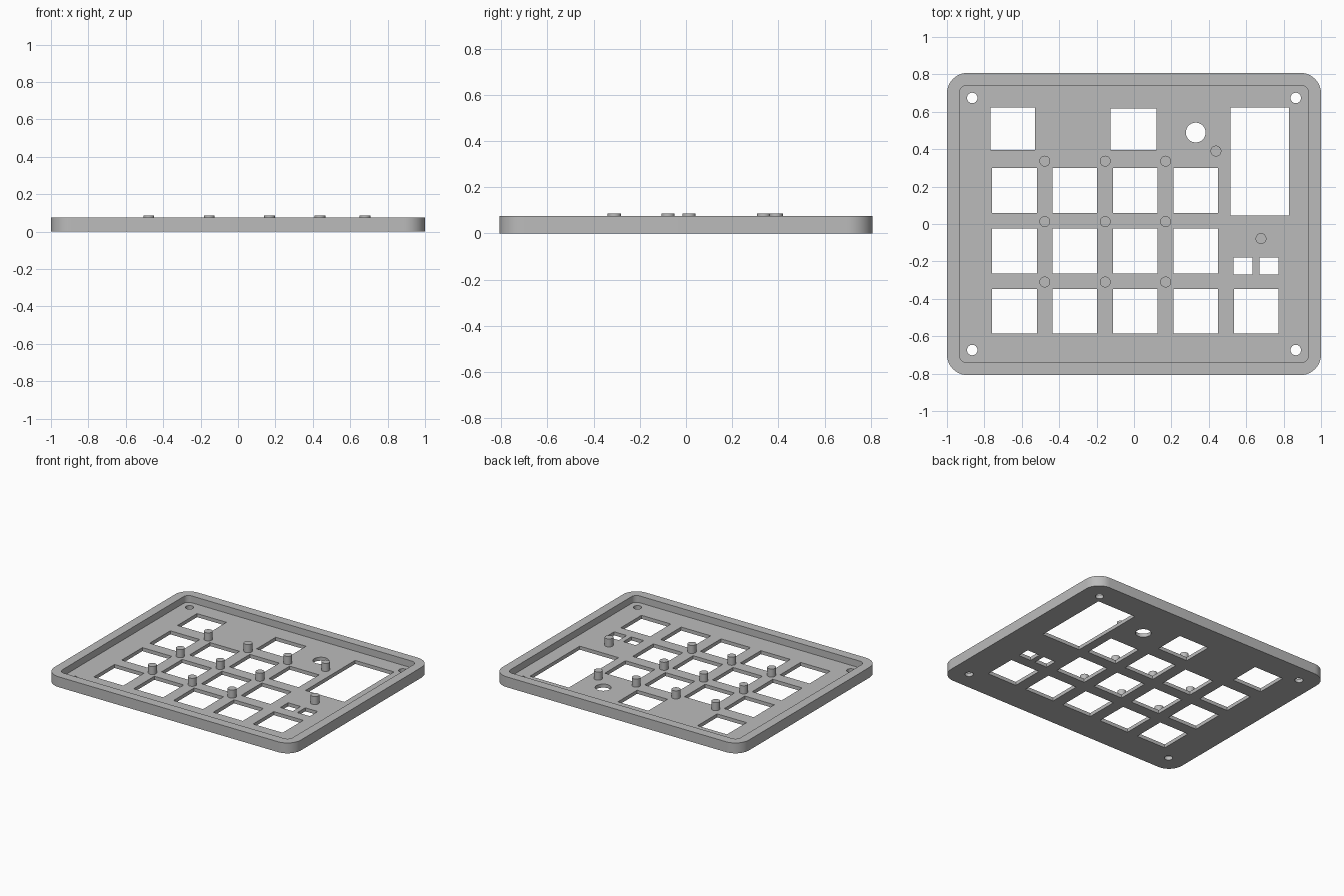
import bpy, bmesh
from math import cos, sin, pi

if "Cube" in bpy.data.objects:
    bpy.data.objects.remove(bpy.data.objects["Cube"], do_unlink=True)

FLOOR, RIM, PEG_TOP = 0.026, 0.076, 0.085
PITCH, KEY = 0.323, 0.239

grey = bpy.data.materials.new("plain grey")
grey.use_nodes = True
grey.diffuse_color = (0.5, 0.5, 0.5, 1)
grey.node_tree.nodes["Principled BSDF"].inputs["Base Color"].default_value = (0.5, 0.5, 0.5, 1)


def circle(x, y, r, n=32):
    return [(x + r * cos(2 * pi * i / n), y + r * sin(2 * pi * i / n)) for i in range(n)]


def rect(x0, x1, y0, y1):
    return [(x0, y0), (x1, y0), (x1, y1), (x0, y1)]


def square(x, y, s=KEY):
    return rect(x - s / 2, x + s / 2, y - s / 2, y + s / 2)


def rounded(hx, hy, r, n=10):
    pts = []
    for q, (sx, sy) in enumerate([(1, 1), (-1, 1), (-1, -1), (1, -1)]):
        for i in range(n + 1):
            a = (q + i / n) * pi / 2
            pts.append((sx * (hx - r) + r * cos(a), sy * (hy - r) + r * sin(a)))
    return pts


def prisms(name, outlines, z0, z1):
    """One object holding an upright prism for every outline."""
    bm = bmesh.new()
    for pts in outlines:
        face = bm.faces.new([bm.verts.new((x, y, z0)) for x, y in pts])
        up = bmesh.ops.extrude_face_region(bm, geom=[face])["geom"]
        bmesh.ops.translate(bm, vec=(0, 0, z1 - z0),
                            verts=[v for v in up if isinstance(v, bmesh.types.BMVert)])
    bmesh.ops.recalc_face_normals(bm, faces=bm.faces)
    mesh = bpy.data.meshes.new(name)
    bm.to_mesh(mesh)
    bm.free()
    mesh.materials.append(grey)
    obj = bpy.data.objects.new(name, mesh)
    bpy.context.collection.objects.link(obj)
    return obj


def cut(obj, cutter):
    mod = obj.modifiers.new("cut", "BOOLEAN")
    mod.operation, mod.solver, mod.object = "DIFFERENCE", "EXACT", cutter
    bpy.context.view_layer.update()
    graph = bpy.context.evaluated_depsgraph_get()
    baked = bpy.data.meshes.new_from_object(obj.evaluated_get(graph))
    obj.modifiers.clear()
    obj.data = baked
    bpy.data.objects.remove(cutter, do_unlink=True)


# Tray: rounded slab with a shallow pocket
tray = prisms("tray", [rounded(1, 0.808, 0.11)], 0, RIM)
cut(tray, prisms("pocket", [rounded(0.933, 0.741, 0.04)], FLOOR, RIM + 0.1))

# Key openings: a 4 by 3 grid plus one at the lower right
holes = [square(-0.639 + PITCH * c, 0.179 - PITCH * r) for c in range(4) for r in range(3)]
holes.append(square(0.653, 0.179 - PITCH * 2))
# Connector, display and slider openings
holes += [rect(-0.768, -0.529, 0.395, 0.622), rect(-0.126, 0.12, 0.395, 0.617),
          rect(0.515, 0.83, 0.046, 0.622),
          rect(0.532, 0.633, -0.27, -0.179), rect(0.671, 0.772, -0.27, -0.179)]
# Dial hole and corner screw holes
holes.append(circle(0.33, 0.489, 0.053))
holes += [circle(sx * 0.865, sy * 0.674, 0.028) for sx in (-1, 1) for sy in (-1, 1)]
cut(tray, prisms("openings", holes, -0.1, RIM + 0.1))

# Support pegs between the keys
spots = [(-0.477 + PITCH * c, 0.336 - PITCH * r) for c in range(3) for r in range(3)]
spots += [(0.438, 0.39), (0.679, -0.078)]
pegs = prisms("support_pegs", [circle(x, y, 0.029) for x, y in spots], FLOOR - 0.002, PEG_TOP)

# Smooth the round walls, keep corners sharp
for obj in (tray, pegs):
    bpy.ops.object.select_all(action="DESELECT")
    obj.select_set(True)
    bpy.context.view_layer.objects.active = obj
    bpy.ops.object.shade_smooth_by_angle(angle=0.6)
